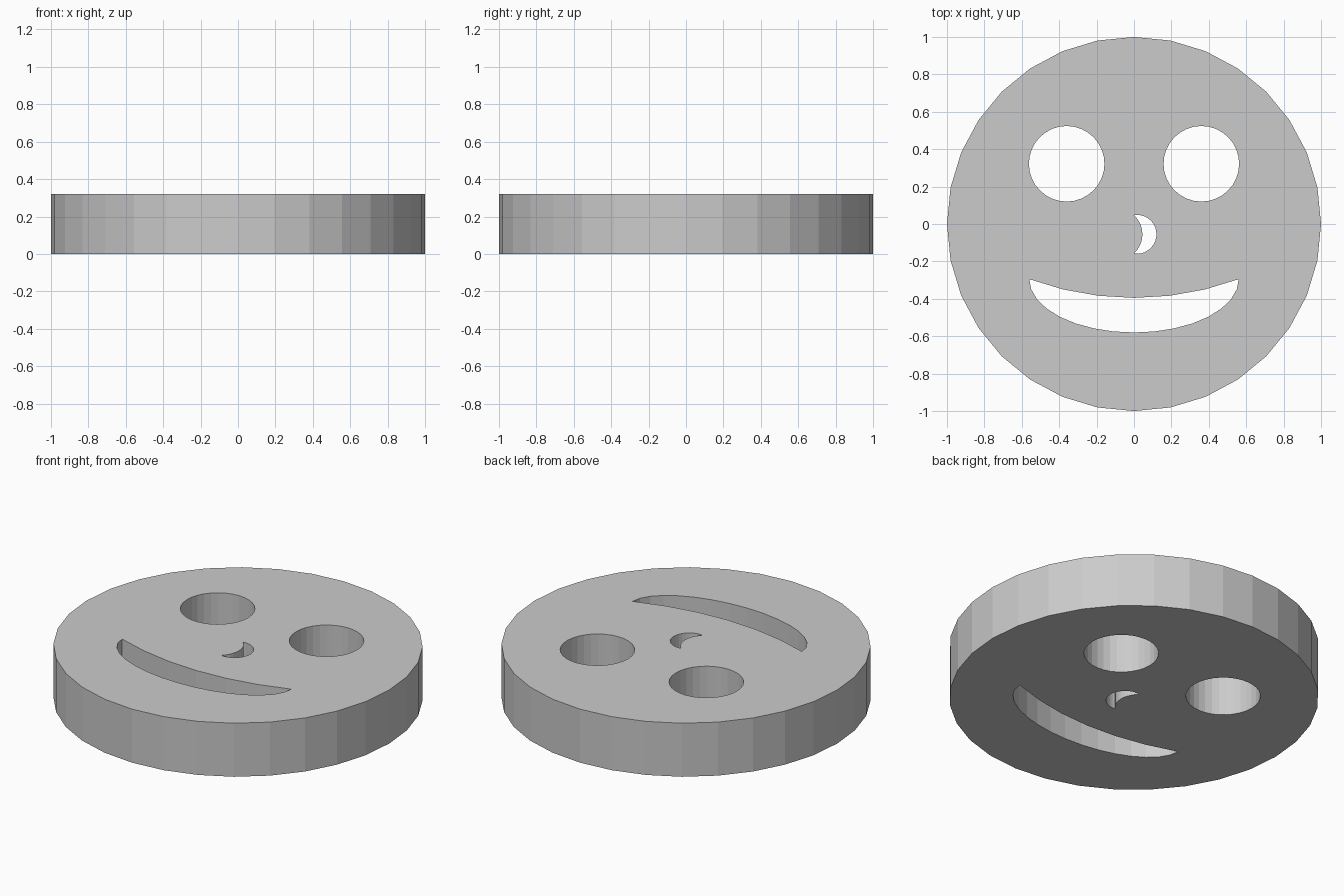
import bpy, bmesh
from math import sin, cos, pi, radians

if "Cube" in bpy.data.objects:
    bpy.data.objects.remove(bpy.data.objects["Cube"])

HEIGHT = 0.32


def ellipse_arc(cx, cy, rx, ry, start, end, steps):
    """Points from start to end angle (degrees), both ends included."""
    return [(cx + rx * cos(radians(start + (end - start) * i / steps)),
             cy + ry * sin(radians(start + (end - start) * i / steps)))
            for i in range(steps + 1)]


def circle(cx, cy, r, sides=32):
    return ellipse_arc(cx, cy, r, r, 0, 360, sides)[:-1]


# Disc outline and round eyes
loops = [circle(0, 0, 1)]
for side in (-1, 1):
    loops.append(circle(side * 0.36, 0.322, 0.202))

# Crescent nose: outer arc bulging right, shallower inner arc back
nose_out = ellipse_arc(0.016, -0.055, 0.104, 0.104, -98.8, 98.8, 18)
nose_in = ellipse_arc(-0.094, -0.055, 0.139, 0.139, 47.7, -47.7, 10)
loops.append(nose_out + nose_in[1:-1])

# Smile: half ellipse below, shallow arc above
smile_low = ellipse_arc(0, -0.295, 0.56, 0.285, 180, 360, 16)
smile_top = ellipse_arc(0, 1.223, 1.618, 1.618, 290.25, 249.75, 6)
loops.append(smile_low + smile_top[1:-1])

# Filled flat profile with holes, extruded to a slab
curve = bpy.data.curves.new("face_profile", 'CURVE')
curve.dimensions = '2D'
curve.fill_mode = 'BOTH'
curve.extrude = HEIGHT / 2
for pts in loops:
    spline = curve.splines.new('POLY')
    spline.points.add(len(pts) - 1)
    for p, (x, y) in zip(spline.points, pts):
        p.co = (x, y, 0, 1)
    spline.use_cyclic_u = True
profile = bpy.data.objects.new("face_profile", curve)
bpy.context.collection.objects.link(profile)

# Convert to a clean closed mesh standing on the floor
bpy.context.view_layer.update()
evaluated = profile.evaluated_get(bpy.context.evaluated_depsgraph_get())
mesh = bpy.data.meshes.new_from_object(evaluated)
bpy.data.objects.remove(profile)
bm = bmesh.new()
bm.from_mesh(mesh)
bmesh.ops.remove_doubles(bm, verts=bm.verts, dist=0.0005)
bmesh.ops.translate(bm, verts=bm.verts, vec=(0, 0, HEIGHT / 2))
bmesh.ops.recalc_face_normals(bm, faces=bm.faces)
for f in bm.faces:
    f.smooth = False
bm.to_mesh(mesh)
bm.free()
mesh.name = "smiling_face_disc"
disc = bpy.data.objects.new("smiling_face_disc", mesh)
bpy.context.collection.objects.link(disc)
